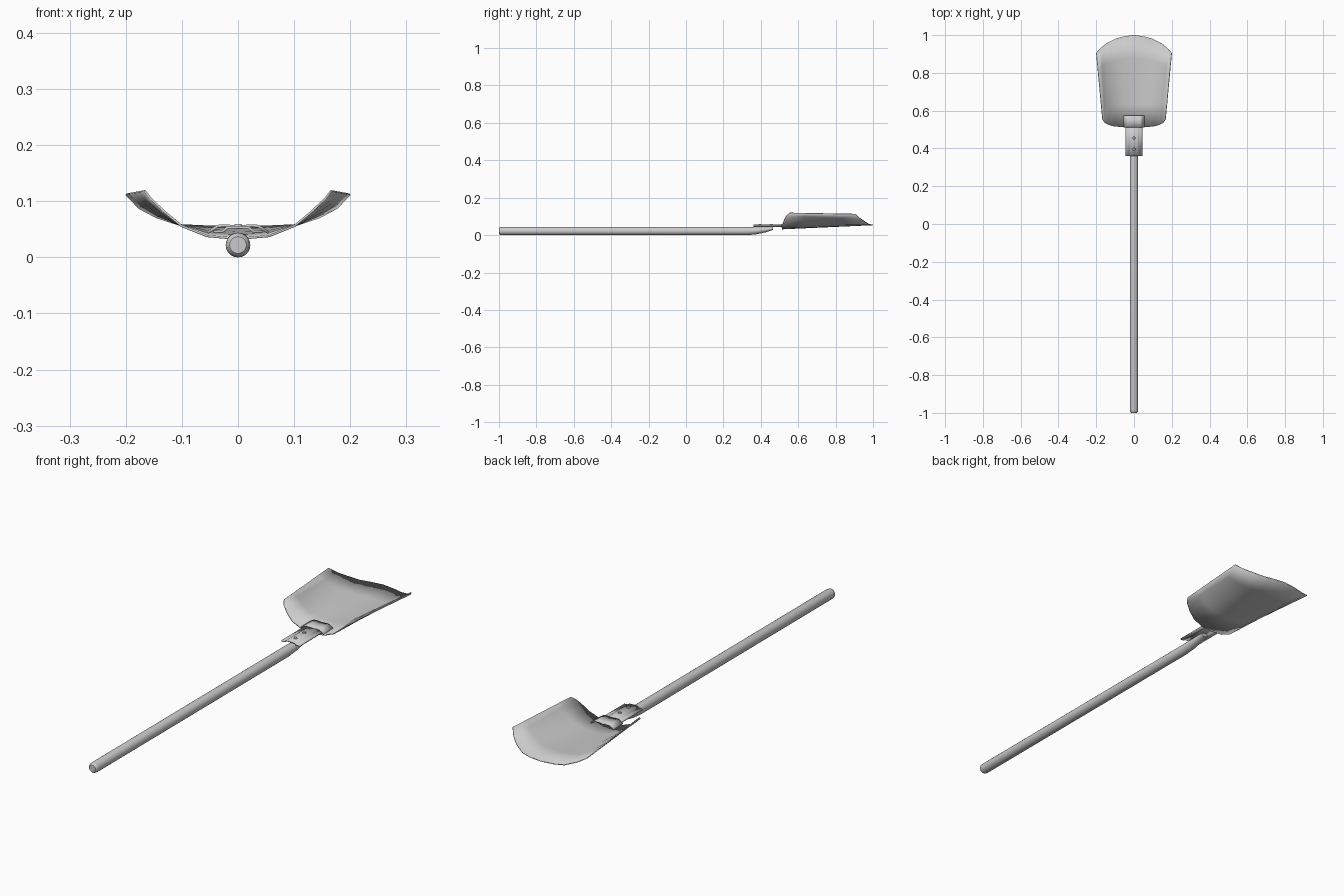
import bpy, bmesh
from math import cos, sin, pi

if "Cube" in bpy.data.objects:
    bpy.data.objects.remove(bpy.data.objects["Cube"])


def make(name, bm, angle=0.6):
    bmesh.ops.recalc_face_normals(bm, faces=bm.faces)
    me = bpy.data.meshes.new(name)
    bm.to_mesh(me)
    bm.free()
    ob = bpy.data.objects.new(name, me)
    bpy.context.collection.objects.link(ob)
    bpy.ops.object.select_all(action='DESELECT')
    ob.select_set(True)
    bpy.context.view_layer.objects.active = ob
    bpy.ops.object.shade_smooth_by_angle(angle=angle)
    return ob


def loft(bm, rows, closed=False):
    vs = [[bm.verts.new(p) for p in r] for r in rows]
    n = len(rows[0])
    for a, b in zip(vs, vs[1:]):
        for i in range(n if closed else n - 1):
            j = (i + 1) % n
            bm.faces.new((a[i], a[j], b[j], b[i]))
    if closed:
        bm.faces.new(vs[0])
        bm.faces.new(vs[-1])


def mirrored(half):
    """Right half of a section, centre first, to the full section."""
    return [(-x, y, z) for x, y, z in half[:0:-1]] + half


def sheet(name, rows, thickness, angle=0.6):
    bm = bmesh.new()
    loft(bm, rows)
    ob = make(name, bm, angle)
    for p in ob.data.polygons:
        if p.normal.z < 0:
            p.flip()
    s = ob.modifiers.new("thickness", 'SOLIDIFY')
    s.thickness = thickness
    s.offset = -1
    return ob


# Handle: round pole, rounded butt, end shaved up under the socket
rings = [(-1.0, .015, .015, .022), (-.995, .02, .02, .022), (-.985, .022, .022, .022),
         (.33, .022, .022, .022), (.38, .021, .0195, .0245), (.43, .019, .014, .03),
         (.466, .016, .008, .036)]
bm = bmesh.new()
loft(bm, [[(rx * cos(2 * pi * i / 20), y, cz + rz * sin(2 * pi * i / 20))
           for i in range(20)] for y, rx, rz, cz in rings], True)
make("handle", bm)

# Blade: lofted from the curved rear edge to the flatter rounded front edge
near = mirrored([(0, .513, .035), (.055, .513, .04), (.10, .516, .058),
                 (.13, .524, .083), (.155, .538, .107), (.165, .555, .12)])
far = mirrored([(0, 1.0, .057), (.055, .993, .057), (.10, .98, .059),
                (.145, .956, .074), (.175, .932, .09), (.198, .905, .114)])
rows = [[tuple(a + (b - a) * k / 4 for a, b in zip(p, q)) for p, q in zip(near, far)]
        for k in range(5)]
sheet("blade", rows, .004)

# Socket plate: flanged strip with a raised middle over the handle
strip = [(0, .056), (.02, .055), (.028, .049), (.044, .048)]
sheet("socket_plate", [mirrored([(x, y, z) for x, z in strip])
                       for y in (.36, .45, .53)], .005, .3)

# Collar: wider piece that grips the rear edge of the blade
arch = [(0, .057), (.025, .059), (.037, .058), (.056, .046)]
sheet("collar", [mirrored([(x, y, z) for x, z in arch])
                 for y in (.51, .545, .575)], .005, .3)

# Rivets along the plate
for i, y in enumerate((.395, .455)):
    bm = bmesh.new()
    bmesh.ops.create_cone(bm, cap_ends=True, segments=12, radius1=.008,
                          radius2=.006, depth=.005)
    bmesh.ops.translate(bm, verts=bm.verts, vec=(0, y, .057))
    make(f"rivet_{i + 1}", bm)
